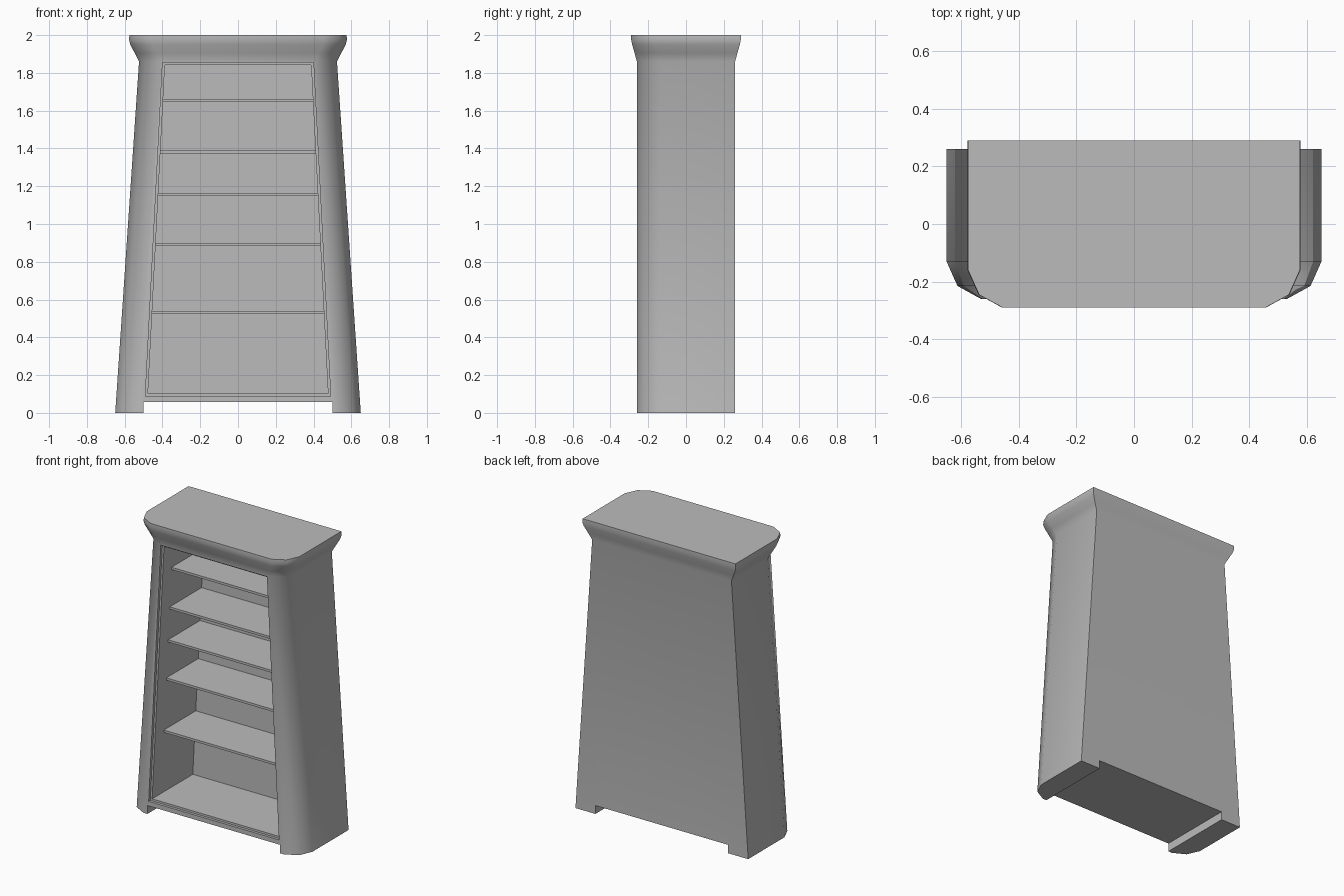
import bpy, bmesh, math

cube = bpy.data.objects.get("Cube")
if cube:
    bpy.data.objects.remove(cube, do_unlink=True)

grey = bpy.data.materials.new("warm_grey")
grey.use_nodes = True
GREY = (0.5, 0.5, 0.5, 1)
grey.diffuse_color = GREY
grey.node_tree.nodes["Principled BSDF"].inputs["Base Color"].default_value = GREY


def loft(name, rings):
    """Closed solid through a stack of equal-length point rings."""
    bm = bmesh.new()
    loops = [[bm.verts.new(p) for p in ring] for ring in rings]
    n = len(loops[0])
    for low, high in zip(loops, loops[1:]):
        for i in range(n):
            j = (i + 1) % n
            bm.faces.new((low[i], low[j], high[j], high[i]))
    bm.faces.new(loops[0])
    bm.faces.new(loops[-1])
    bmesh.ops.recalc_face_normals(bm, faces=bm.faces)
    mesh = bpy.data.meshes.new(name)
    bm.to_mesh(mesh)
    bm.free()
    obj = bpy.data.objects.new(name, mesh)
    bpy.context.collection.objects.link(obj)
    mesh.materials.append(grey)
    return obj


def plan(half, depth, z):
    """Plan outline with rounded front corners."""
    right = [(half, depth), (half, -depth + 0.13),
             (half - 0.038, -depth + 0.045), (half - 0.12, -depth)]
    left = [(-x, y) for x, y in reversed(right)]
    return [(x, y, z) for x, y in right + left]


def tapered_box(name, z0, z1, half, y0, y1):
    """Box whose half width follows a function of height."""
    return loft(name, [[(half(z), y0, z), (half(z), y1, z),
                        (-half(z), y1, z), (-half(z), y0, z)] for z in (z0, z1)])


def frame_half(z):
    return 0.495 - 0.0515 * z


def inner_half(z):
    return frame_half(z) - 0.013


# Tapered cabinet body with flared crown
sections = [(0.65, 0.26, 0), (0.524, 0.26, 1.86), (0.547, 0.272, 1.905),
            (0.57, 0.285, 1.95), (0.577, 0.29, 1.975), (0.575, 0.29, 2.0)]
body = loft("cabinet_body", [plan(*s) for s in sections])

# Foot gap, stepped front frame and shelf cavity
cutters = [
    tapered_box("foot_gap_cutter", -0.1, 0.057, lambda z: 0.5, -0.5, 0.5),
    tapered_box("frame_cutter", 0.088, 1.855, frame_half, -0.5, -0.242),
    tapered_box("cavity_cutter", 0.102, 1.842, inner_half, -0.4, 0.195),
]
bpy.context.view_layer.objects.active = body
for cutter in cutters:
    mod = body.modifiers.new(cutter.name, 'BOOLEAN')
    mod.operation = 'DIFFERENCE'
    mod.solver = 'EXACT'
    mod.object = cutter
    bpy.ops.object.modifier_apply(modifier=mod.name)
    bpy.data.objects.remove(cutter, do_unlink=True)

bpy.ops.object.select_all(action='DESELECT')
body.select_set(True)
bpy.ops.object.shade_smooth_by_angle(angle=math.radians(45))

# Shelves, set back from the front frame
for i, top in enumerate((0.54, 0.9, 1.163, 1.39, 1.663)):
    tapered_box(f"shelf_{i + 1}", top - 0.016, top, inner_half, -0.148, 0.195)
